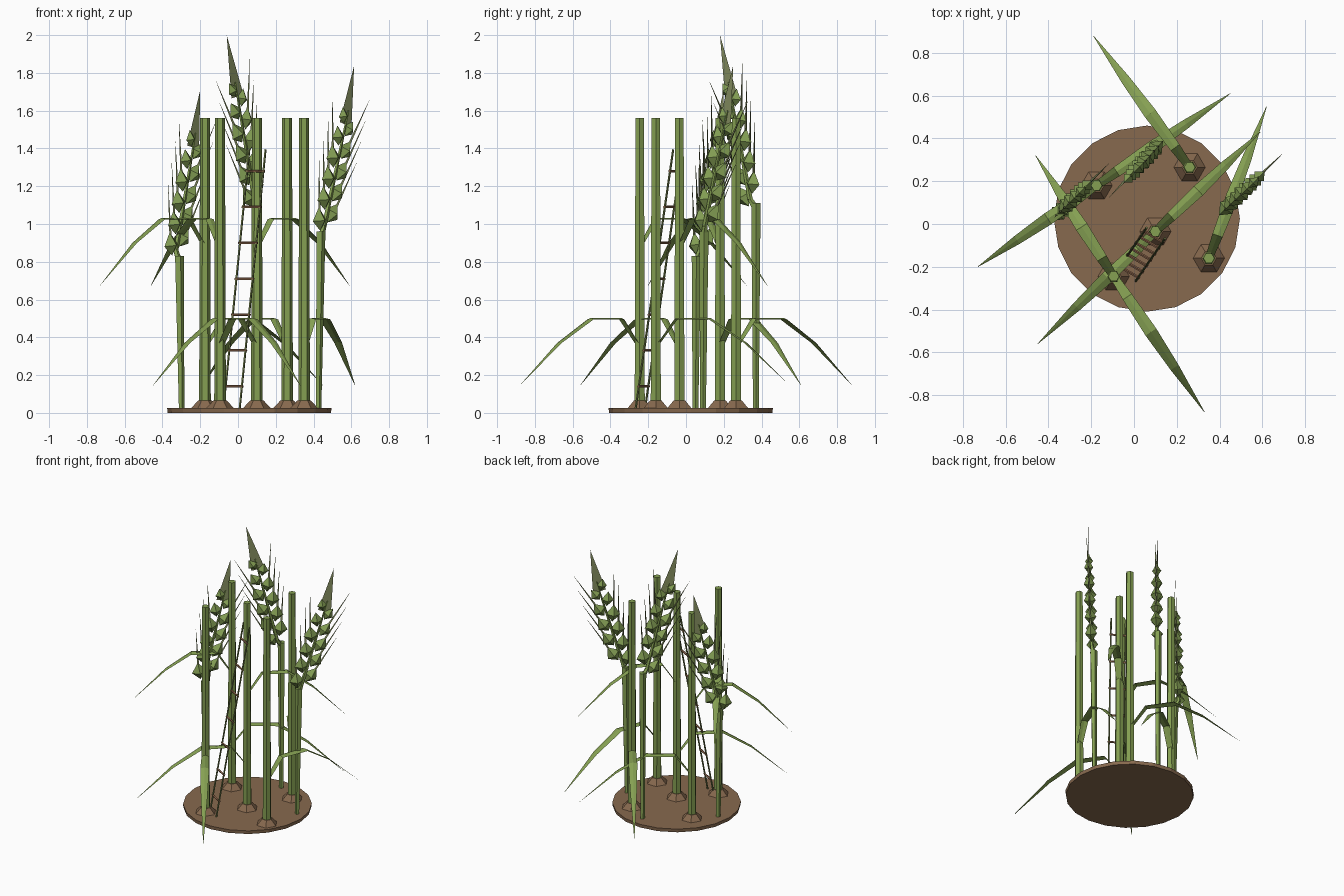
import bpy, math
from mathutils import Vector

if "Cube" in bpy.data.objects:
    bpy.data.objects.remove(bpy.data.objects["Cube"])

def material(name, rgb):
    m = bpy.data.materials.new(name)
    m.diffuse_color = (*rgb, 1)
    m.use_nodes = True
    m.node_tree.nodes["Principled BSDF"].inputs["Base Color"].default_value = m.diffuse_color
    return m

GREEN = material("stalk green", (0.235, 0.350, 0.085))
GRAIN = material("grain green", (0.220, 0.330, 0.085))
AWN = material("dry olive", (0.250, 0.290, 0.125))
SOIL = material("soil brown", (0.245, 0.143, 0.077))
RAIL = material("ladder rail green", (0.180, 0.230, 0.075))
RUNG = material("ladder rung brown", (0.280, 0.140, 0.075))

def mesh_object(name, verts, faces, mat):
    me = bpy.data.meshes.new(name)
    me.from_pydata([tuple(v) for v in verts], [], faces)
    me.materials.append(mat)
    ob = bpy.data.objects.new(name, me)
    bpy.context.collection.objects.link(ob)
    return ob

def tube_data(p, q, r1, r2, n):
    """Tapered prism between two points."""
    p, q = Vector(p), Vector(q)
    rot = Vector((0, 0, 1)).rotation_difference(q - p).to_matrix()
    ring = [Vector((math.cos(2 * math.pi * i / n), math.sin(2 * math.pi * i / n), 0)) for i in range(n)]
    verts = [p + rot @ (v * r1) for v in ring] + [q + rot @ (v * r2) for v in ring]
    faces = [(i, (i + 1) % n, n + (i + 1) % n, n + i) for i in range(n)]
    faces += [tuple(reversed(range(n))), tuple(range(n, 2 * n))]
    return verts, faces

def tube(name, p, q, r1, r2, n, mat):
    return mesh_object(name, *tube_data(p, q, r1, r2, n), mat)

def merge(parts):
    verts, faces = [], []
    for v, f in parts:
        k = len(verts)
        verts += v
        faces += [tuple(i + k for i in face) for face in f]
    return verts, faces

# Soil disc
tube("soil_disc", (0.06, 0.025, 0), (0.06, 0.025, 0.025), 0.432, 0.435, 20, SOIL)

# Long curved leaf: (fraction of reach, height above base, half width)
LEAF = [(0, 0, 0.018), (0.15, 0.15, 0.025), (0.41, 0.15, 0.03), (0.67, 0.025, 0.022), (1, -0.2, 0.001)]

def leaf(name, root, tip, z):
    a, b = Vector((*root, z)), Vector((*tip, z))
    side = (b - a).cross(Vector((0, 0, 1))).normalized()
    verts, faces = [], []
    for t, h, w in LEAF:
        c = a.lerp(b, t) + Vector((0, 0, h))
        verts += [c - side * w, c + Vector((0, 0, w * 0.25)), c + side * w]
    for i in range(len(LEAF) - 1):
        for j in (0, 1):
            k = 3 * i + j
            faces.append((k, k + 1, k + 4, k + 3))
    mesh_object(name, verts, faces, GREEN)

# Tall stalks with mounds, each with a low leaf and sometimes a high leaf
STALKS = [
    ((-0.175, 0.18), (0.45, 0.61), (-0.73, -0.2)),
    ((0.26, 0.265), (-0.19, 0.88), None),
    ((0.10, -0.035), (-0.45, -0.56), (0.59, 0.43)),
    ((-0.095, -0.245), (0.33, -0.88), (-0.46, 0.32)),
    ((0.35, -0.16), (0.62, 0.55), None),
]
for i, (s, low, high) in enumerate(STALKS):
    tube(f"stalk_{i}", (*s, 0.02), (*s, 1.56), 0.031, 0.026, 6, GREEN)
    tube(f"mound_{i}", (*s, 0.015), (*s, 0.065), 0.083, 0.036, 6, SOIL)
    leaf(f"low_leaf_{i}", s, low, 0.345)
    if high:
        leaf(f"high_leaf_{i}", s, high, 0.875)

# Grain ears: paired kernels, awns and a flat tip blade, all spread in one plane
SPREAD = Vector((1, 1, 0)).normalized()

def ear(name, base, stem_top, start, end, apex):
    tube(name + "_stem", base, stem_top, 0.016, 0.026, 5, GREEN)
    start, end = Vector(start), Vector(end)
    tube(name + "_core", Vector(stem_top) - Vector((0, 0, 0.03)), start, 0.018, 0.014, 5, GREEN)
    tube(name + "_spine", start, end, 0.014, 0.005, 5, GREEN)
    axis = (end - start).normalized()
    out = (SPREAD - axis * SPREAD.dot(axis)).normalized()
    flat = axis.cross(out)
    kernels, awns = [], []
    n = 11
    for i in range(n):
        t = (i + 0.4) / n
        s = 1 if i % 2 else -1
        k = 1.0 if t < 0.6 else 1.0 - 0.9 * (t - 0.6)
        c = start.lerp(end, t) + out * s * 0.042 * k
        up = (axis + out * s * 0.4).normalized()
        wide = up.cross(flat).normalized()
        mid = c - up * 0.005
        verts = [c - up * 0.06 * k, c + up * 0.065 * k,
                 mid + wide * 0.05 * k, mid + flat * 0.04 * k,
                 mid - wide * 0.05 * k, mid - flat * 0.04 * k]
        faces = []
        for j in range(4):
            a, b = 2 + j, 2 + (j + 1) % 4
            faces += [(0, b, a), (1, a, b)]
        # Make every kernel face point outward
        for j, f in enumerate(faces):
            p, q, r = (verts[v] for v in f)
            if (q - p).cross(r - p).dot((p + q + r) / 3 - c) < 0:
                faces[j] = f[::-1]
        kernels.append((verts, faces))
        if t < 0.75:
            d = (axis + out * s * 0.3).normalized()
            root = c + up * 0.04 * k
            awns.append(tube_data(root, root + d * 0.28, 0.008, 0.0007, 3))
    mesh_object(name + "_kernels", *merge(kernels), GRAIN)
    mesh_object(name + "_awns", *merge(awns), AWN)
    # Tip blade, facing the front
    c = start.lerp(end, 0.88)
    p, q, r = c - out * 0.046, c + out * 0.046, Vector(apex)
    order = (0, 1, 2) if (q - p).cross(r - p).y < 0 else (0, 2, 1)
    mesh_object(name + "_tip_blade", [p, q, r], [order], AWN)

ear("left_ear", (-0.30, 0.05, 0.02), (-0.312, 0.055, 0.83),
    (-0.33, 0.075, 0.86), (-0.225, 0.175, 1.48), (-0.20, 0.20, 1.71))
ear("right_ear", (0.425, 0.09, 0.02), (0.437, 0.095, 0.96),
    (0.455, 0.10, 0.99), (0.585, 0.22, 1.60), (0.615, 0.25, 1.84))
ear("back_ear", (0.10, 0.37, 0.02), (0.10, 0.37, 1.11),
    (0.085, 0.34, 1.13), (-0.015, 0.225, 1.75), (-0.06, 0.18, 2.0))

# Leaning ladder
LEAN = Vector((0.1, 0.145, 1))
left, right = Vector((-0.08, -0.22, 0)), Vector((0.006, -0.27, 0))
for name, foot in (("left", left), ("right", right)):
    tube(name + "_ladder_rail", foot + LEAN * 0.02, foot + LEAN * 1.395, 0.006, 0.006, 5, RAIL)
for i in range(7):
    z = 0.14 + 0.19 * i
    over = (right - left) * 0.08
    tube(f"ladder_rung_{i}", left + LEAN * z - over, right + LEAN * z + over, 0.007, 0.007, 5, RUNG)
